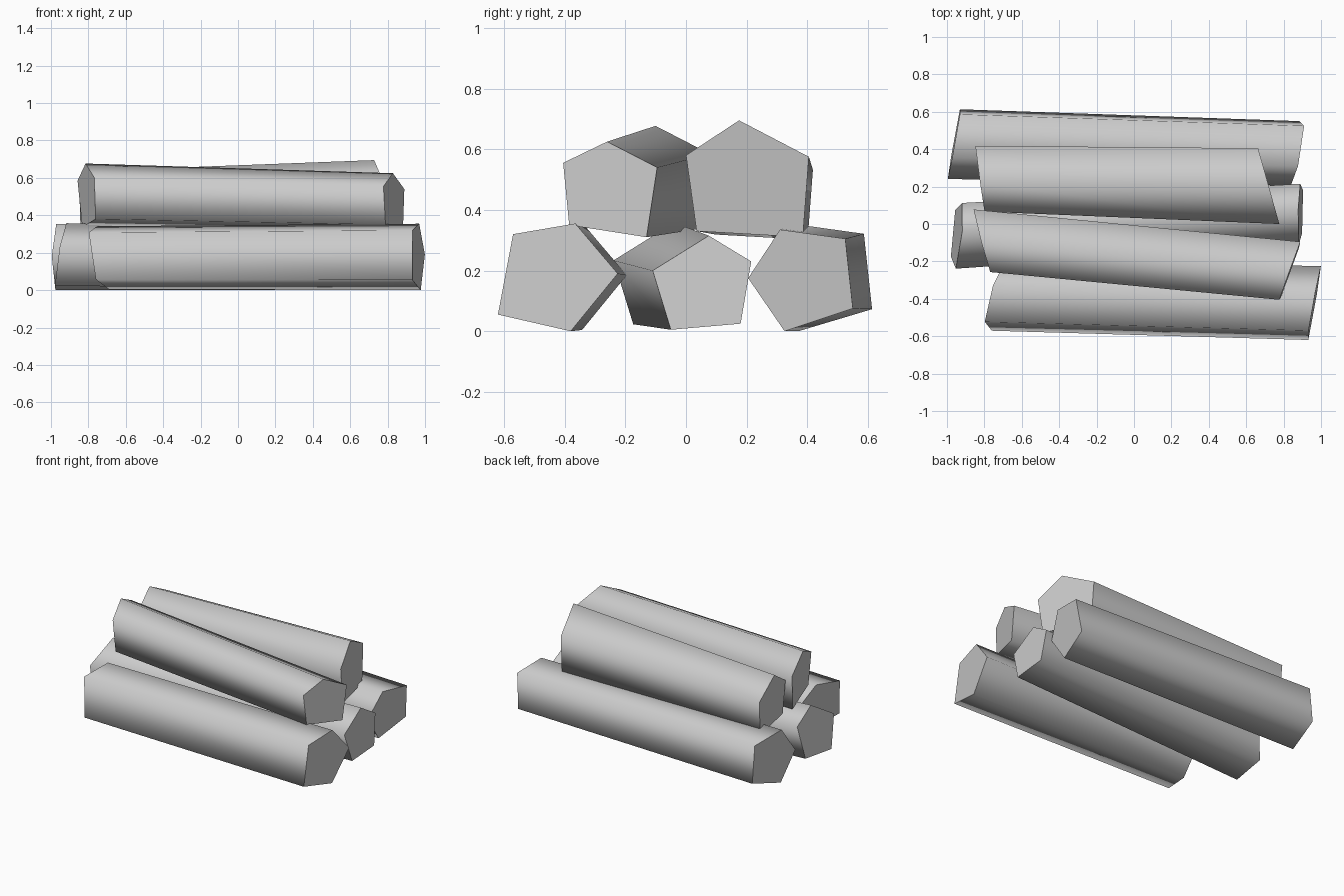
import bpy
import bmesh

# Remove the default cube
cube = bpy.data.objects.get("Cube")
if cube:
    bpy.data.objects.remove(cube, do_unlink=True)

GREY = (0.6, 0.6, 0.6, 1.0)
wood = bpy.data.materials.new("plain_grey")
wood.use_nodes = True
wood.diffuse_color = GREY
wood.node_tree.nodes["Principled BSDF"].inputs["Base Color"].default_value = GREY


def make_log(name, profile, left_cut, right_cut, shift, taper):
    """Five-sided log along x. The (y, z) profile belongs to the left end (+x);
    each cut is (x at centre, slope in y, slope in z)."""
    cy = sum(p[0] for p in profile) / len(profile)
    cz = sum(p[1] for p in profile) / len(profile)

    def ring(bm, cut, move, scale):
        x, slope_y, slope_z = cut
        verts = []
        for y, z in profile:
            dy, dz = (y - cy) * scale, (z - cz) * scale
            co = (x + slope_y * dy + slope_z * dz,
                  cy + dy + move[0], max(0, cz + dz + move[1]))
            verts.append(bm.verts.new(co))
        return verts

    bm = bmesh.new()
    near = ring(bm, left_cut, (0, 0), 1)
    far = ring(bm, right_cut, shift, taper)
    caps = [bm.faces.new(near), bm.faces.new(far[::-1])]
    for i in range(len(near)):
        j = (i + 1) % len(near)
        side = bm.faces.new((near[i], far[i], far[j], near[j]))
        side.smooth = True
    # Crisp sawn ends, rounded-looking sides
    for cap in caps:
        for edge in cap.edges:
            edge.smooth = False
    bmesh.ops.recalc_face_normals(bm, faces=bm.faces)

    mesh = bpy.data.meshes.new(name)
    bm.to_mesh(mesh)
    bm.free()
    mesh.materials.append(wood)
    obj = bpy.data.objects.new(name, mesh)
    bpy.context.collection.objects.link(obj)


# Bottom row
make_log("bottom_front_log",
         [(-.62, .055), (-.57, .32), (-.365, .355), (-.225, .19), (-.38, 0)],
         (.962, .18, -.03), (-.738, .26, -.2), (.04, -.005), .95)
make_log("bottom_middle_log",
         [(-.11, .2), (.075, .315), (.215, .23), (.18, .025), (-.05, .005)],
         (.89, .03, -.08), (-.945, .08, .15), (-.115, .03), 1.08)
make_log("bottom_back_log",
         [(.205, .175), (.31, .335), (.525, .305), (.55, .075), (.325, 0)],
         (.869, .17, .13), (-.961, .18, .02), (.05, .006), 1.08)

# Top row
make_log("top_front_log",
         [(-.405, .555), (-.26, .625), (-.095, .54), (-.13, .31), (-.385, .35)],
         (.833, .36, -.02), (-.807, -.27, -.06), (.16, .04), 1.08)
make_log("top_back_log",
         [(0, .58), (.175, .695), (.405, .575), (.385, .31), (.035, .33)],
         (.721, -.28, 0), (-.822, -.14, -.02), (.04, -.033), .87)
